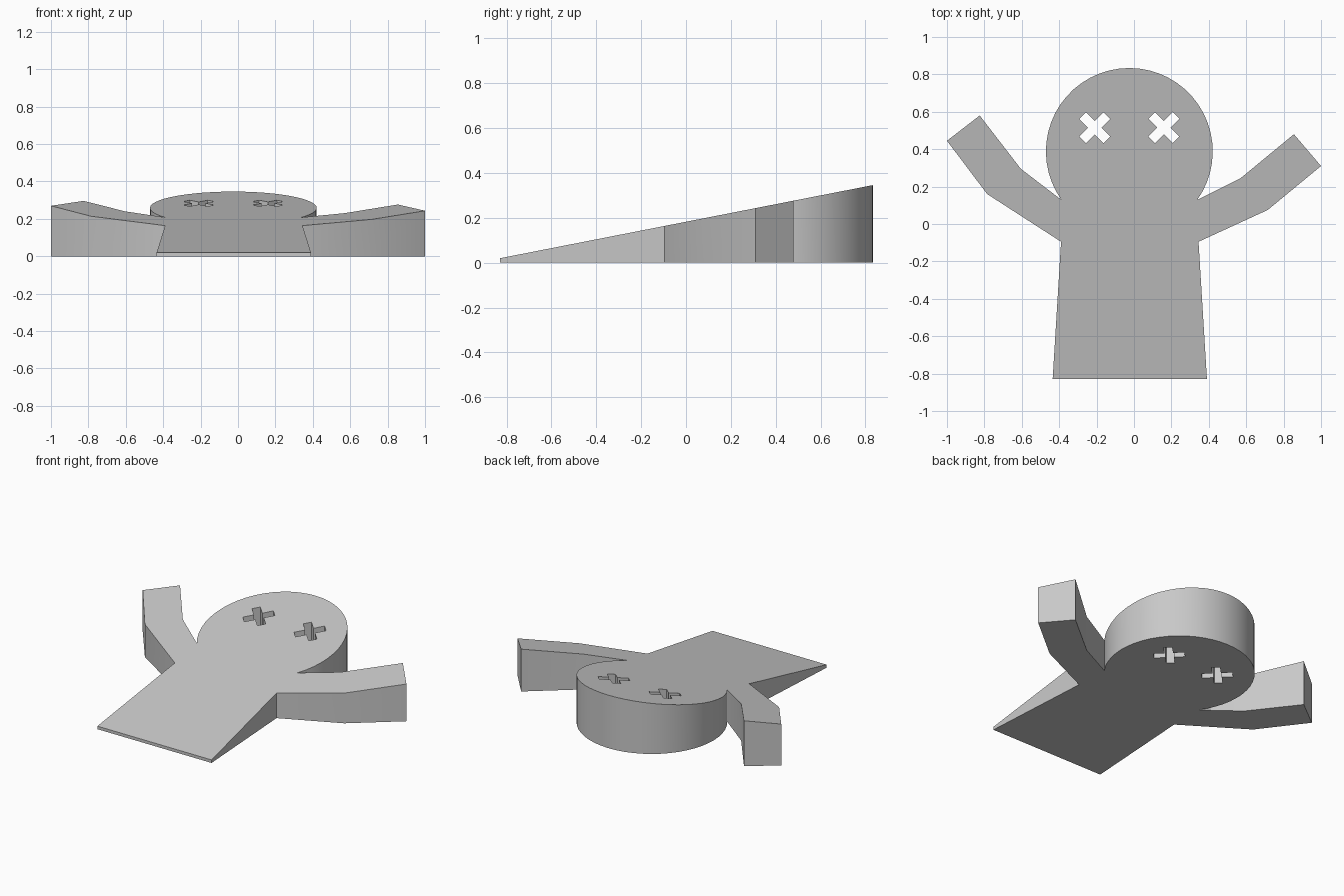
import bpy, bmesh
from math import sin, cos, radians
from mathutils import Vector

cube = bpy.data.objects.get("Cube")
if cube:
    bpy.data.objects.remove(cube)

# One plain grey material
grey = bpy.data.materials.new("plain grey")
grey.use_nodes = True
colour = (0.58, 0.58, 0.58, 1)
grey.diffuse_color = colour
grey.node_tree.nodes["Principled BSDF"].inputs["Base Color"].default_value = colour


def slope(y):
    """Height of the sloping top at depth y."""
    return 0.1825 + 0.196 * y


def prism(name, outline, bottom, top):
    """Extrude a flat outline from bottom to the height given by top(y)."""
    bm = bmesh.new()
    base = bm.faces.new([bm.verts.new((x, y, bottom)) for x, y in outline])
    lid = bmesh.ops.extrude_face_region(bm, geom=[base])["geom"]
    for v in lid:
        if isinstance(v, bmesh.types.BMVert):
            v.co.z = top(v.co.y)
    bmesh.ops.recalc_face_normals(bm, faces=bm.faces)
    mesh = bpy.data.meshes.new(name)
    bm.to_mesh(mesh)
    bm.free()
    obj = bpy.data.objects.new(name, mesh)
    bpy.context.collection.objects.link(obj)
    mesh.materials.append(grey)
    return obj


# Figure outline: body and left arm, round head, right arm
left_side = [(-0.435, -0.83), (0.39, -0.83), (0.345, -0.095), (0.715, 0.075),
             (1.0, 0.31), (0.855, 0.48), (0.57, 0.245)]
right_side = [(-0.605, 0.295), (-0.825, 0.58), (-1.0, 0.445),
              (-0.785, 0.16), (-0.39, -0.095)]
steps = 36
head = []
for i in range(steps + 1):
    a = radians(-35.5 + 251 * i / steps)
    head.append((-0.025 + 0.446 * cos(a), 0.388 + 0.446 * sin(a)))

figure = prism("wedge_figure", left_side + head + right_side, 0, slope)

# Cross-shaped eyes cut right through the head
bar, half = 0.092, 0.025
for name, cx in (("right_eye_cutter", -0.21), ("left_eye_cutter", 0.16)):
    cross = []
    for turn in range(4):
        a = radians(45 + 90 * turn)
        for u, v in ((half, -half), (bar, -half), (bar, half)):
            cross.append((cx + u * cos(a) - v * sin(a),
                          0.515 + u * sin(a) + v * cos(a)))
    cutter = prism(name, cross, -0.1, lambda y: 0.6)
    cutter.hide_render = True
    bpy.context.view_layer.objects.active = figure
    cut = figure.modifiers.new("eye", "BOOLEAN")
    cut.operation = "DIFFERENCE"
    cut.solver = "EXACT"
    cut.object = cutter
    bpy.ops.object.modifier_apply(modifier=cut.name)
    bpy.data.objects.remove(cutter)

# Smooth the rounded walls, keep the edges sharp
bpy.ops.object.select_all(action="DESELECT")
figure.select_set(True)
bpy.context.view_layer.objects.active = figure
bpy.ops.object.shade_smooth_by_angle(angle=radians(30))
